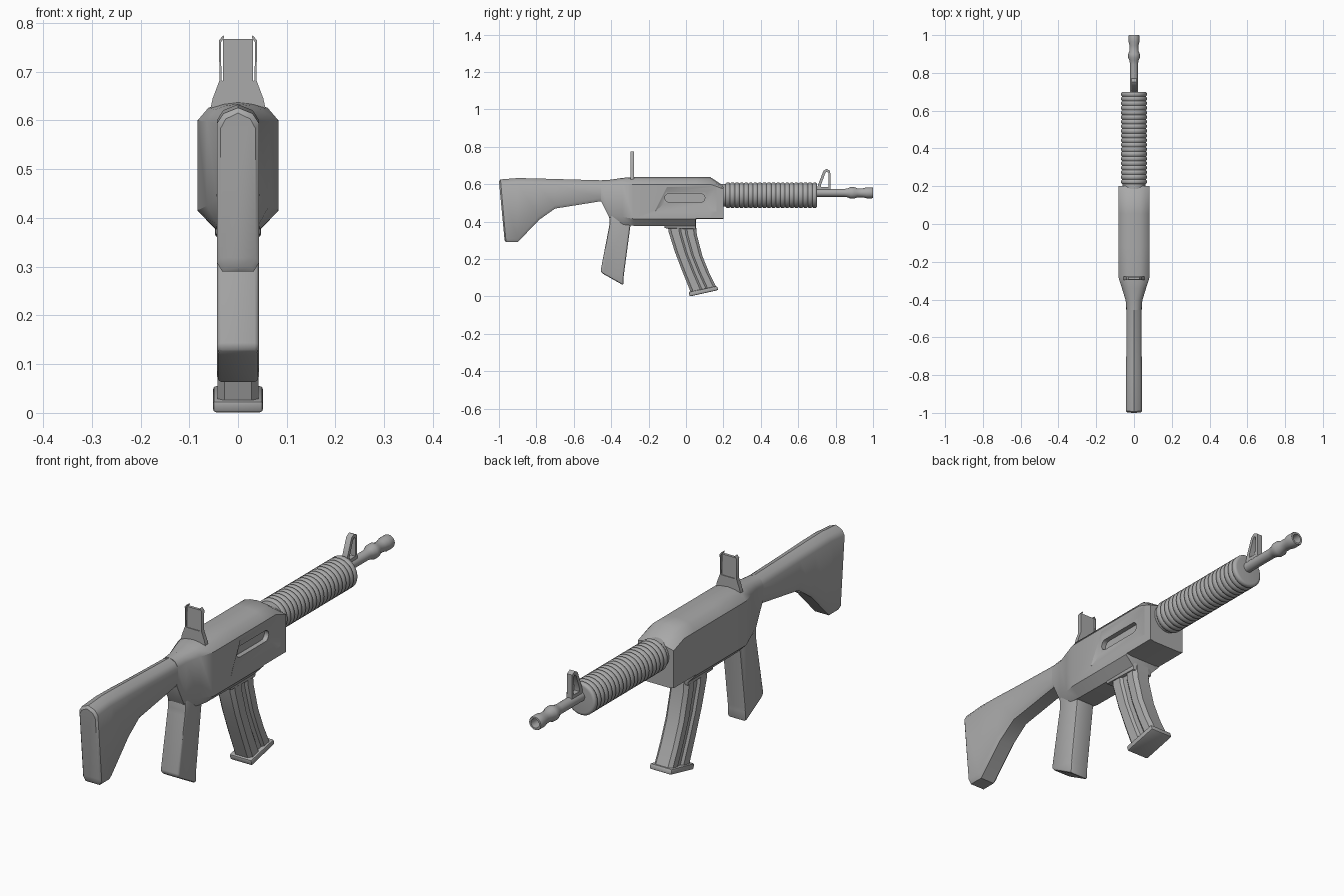
import bpy, bmesh, math

if "Cube" in bpy.data.objects:
    bpy.data.objects.remove(bpy.data.objects["Cube"])

gray = bpy.data.materials.new("plain_gray")
gray.diffuse_color = (0.4, 0.4, 0.4, 1)
gray.use_nodes = True
gray.node_tree.nodes["Principled BSDF"].inputs["Base Color"].default_value = gray.diffuse_color


def finish(name, bm, angle=40, bevel=0.0):
    bmesh.ops.remove_doubles(bm, verts=bm.verts, dist=1e-5)
    bmesh.ops.recalc_face_normals(bm, faces=bm.faces)
    if bevel:
        bmesh.ops.bevel(bm, geom=list(bm.edges), offset=bevel, segments=2,
                        profile=0.5, affect='EDGES', clamp_overlap=True)
    me = bpy.data.meshes.new(name)
    bm.to_mesh(me)
    bm.free()
    me.materials.append(gray)
    ob = bpy.data.objects.new(name, me)
    bpy.context.collection.objects.link(ob)
    smooth(ob, angle)
    return ob


def smooth(ob, angle):
    bpy.ops.object.select_all(action='DESELECT')
    ob.select_set(True)
    bpy.context.view_layer.objects.active = ob
    bpy.ops.object.shade_smooth_by_angle(angle=math.radians(angle))


def loft(name, rings, angle=40, closed=False, bevel=0.0):
    """Skin a row of equal rings; cap the ends unless closed."""
    bm = bmesh.new()
    vs = [[bm.verts.new(p) for p in r] for r in rings]
    pairs = list(zip(vs, vs[1:])) + ([(vs[-1], vs[0])] if closed else [])
    n = len(vs[0])
    for a, b in pairs:
        for i in range(n):
            j = (i + 1) % n
            bm.faces.new((a[i], a[j], b[j], b[i]))
    if not closed:
        bm.faces.new(vs[0])
        bm.faces.new(vs[-1])
    return finish(name, bm, angle, bevel)


def plate_yz(name, pts, hw, bevel=0.0, angle=40):
    return loft(name, [[(x, y, z) for y, z in pts] for x in (-hw, hw)], angle, bevel=bevel)


def plate_xz(name, pts, y0, y1):
    return loft(name, [[(x, y, z) for x, z in pts] for y in (y0, y1)])


def lathe(name, prof, zc, segs=32, angle=40):
    rings = [[(r * math.cos(2 * math.pi * i / segs), y, zc + r * math.sin(2 * math.pi * i / segs))
              for i in range(segs)] for y, r in prof]
    return loft(name, rings, angle)


def mirror_ring(half):
    return half + [(-x, y, z) for x, y, z in reversed(half) if x > 0]


# shoulder stock: top y,z / bottom y,z / half width
def stock_ring(yt, zt, yb, zb, w):
    def at(z):
        return yt + (yb - yt) * (zt - z) / (zt - zb)
    pts = [(0, zt), (w * .7, zt - .012), (w, zt - .032), (w, zb + .018), (w * .75, zb), (0, zb)]
    return mirror_ring([(x, at(z), z) for x, z in pts])


loft("stock", [stock_ring(*s) for s in (
    (-1.0, .615, -.97, .30, .036), (-.992, .626, -.962, .29, .043),
    (-.90, .633, -.90, .29, .043), (-.80, .631, -.785, .41, .043),
    (-.70, .628, -.70, .47, .041), (-.45, .621, -.45, .51, .040),
    (-.38, .626, -.38, .50, .042))])


# receiver: y, top, shoulder, lower corner, bottom, half width, bottom half width
def receiver_ring(y, zt, zs, zc, zb, w, wb):
    pts = [(0, zt), (w * .4, zt - .004), (w * .73, zt - .012), (w, zs), (w, zc), (wb, zb), (0, zb)]
    return mirror_ring([(x, y, z) for x, z in pts])


receiver = loft("receiver", [receiver_ring(*s) for s in (
    (-.455, .621, .59, .53, .512, .040, .034), (-.405, .624, .593, .44, .41, .044, .036),
    (-.34, .634, .598, .425, .385, .064, .042), (-.28, .638, .60, .415, .378, .083, .046),
    (-.12, .638, .60, .415, .376, .083, .046), (.05, .638, .60, .415, .376, .083, .046),
    (.055, .638, .60, .418, .414, .083, .06), (.13, .638, .60, .418, .414, .083, .06),
    (.20, .592, .575, .418, .414, .083, .06))])

# shallow scoop and rounded port cut in the right side
slot = []
for cy, a0 in ((.078, -90), (-.09, 90)):
    for k in range(9):
        a = math.radians(a0 + k * 22.5)
        slot.append((cy + .023 * math.cos(a), .527 + .023 * math.sin(a)))
big, small = [(-.17, .45), (.17, .45), (.17, .59), (-.10, .59)], [(-.12, .495), (.11, .495), (.11, .56), (-.11, .56)]
scoop = loft("scoop_cutter", [[(x, y, z) for y, z in p] for x, p in ((.072, small), (.0845, big))])
port = loft("port_cutter", [[(x, y, z) for y, z in slot] for x in (.052, .1)])
for cutter in (scoop, port):
    mod = receiver.modifiers.new("cut", 'BOOLEAN')
    mod.operation, mod.solver, mod.object = 'DIFFERENCE', 'EXACT', cutter
    bpy.context.view_layer.objects.active = receiver
    bpy.ops.object.modifier_apply(modifier=mod.name)
    bpy.data.objects.remove(cutter)
smooth(receiver, 35)

# pistol grip
plate_yz("grip", [(-.405, .46), (-.41, .38), (-.457, .135), (-.445, .122), (-.335, .06),
                  (-.333, .11), (-.297, .38), (-.29, .46)], .043, bevel=.012)

# magazine well, ribbed curved magazine and floor plate
plate_yz("magazine_well", [(-.12, .43), (-.115, .365), (.052, .36), (.052, .43)], .047, bevel=.006)
section = [(0, .028), (.1, .042), (.38, .042), (.45, .033), (.6, .033), (.67, .042), (.9, .042), (1, .028)]
mag = []
for (ry, rz), (fy, fz) in (((-.10, .40), (.052, .40)), ((-.093, .345), (.058, .33)), ((-.06, .24), (.088, .215)),
                           ((-.02, .135), (.125, .125)), ((.027, .018), (.165, .045))):
    half = [(x, ry + (fy - ry) * t, rz + (fz - rz) * t) for t, x in section]
    mag.append(half + [(-x, y, z) for x, y, z in reversed(half)])
loft("magazine", mag)
plate_yz("magazine_floor", [(.02, 0), (.172, .034), (.166, .056), (.014, .024)], .051, bevel=.006)

# ribbed handguard and its collar
ribs, y0, y1 = 20, .212, .70
step = (y1 - y0) / ribs
prof = []
for i in range(ribs):
    y = y0 + i * step
    prof += [(y, .063), (y + step * .25, .068), (y + step * .75, .068)]
prof += [(y1 - .001, .063), (y1, .056)]
lathe("handguard", prof, .541, angle=60)
lathe("collar", [(.18, .061), (.215, .061)], .541)

# barrel with hollow flared muzzle
lathe("barrel", [(.68, .021), (.845, .021), (.865, .024), (.88, .031), (.90, .031), (.915, .024),
                 (.945, .024), (.965, .029), (.995, .029), (1.0, .027), (1.0, .019), (.95, .017)], .554, 24)

# front sight: flat open loop
outer = [(.70, .565), (.705, .595), (.735, .672), (.752, .682), (.771, .672), (.773, .565)]
inner = [(.722, .585), (.722, .597), (.745, .660), (.752, .667), (.761, .660), (.761, .585)]
loft("front_sight", [[(x, y, z) for y, z in p] for x, p in
                     ((-.012, outer), (.012, outer), (.012, inner), (-.012, inner))], closed=True)

# rear sight: flared foot with ears around a plate
ear = [(.057, .622), (.052, .645), (.038, .682), (.039, .764), (.030, .775),
       (.028, .771), (.035, .760), (.034, .684), (.030, .680)]
plate_xz("rear_sight_frame", ear + [(-x, z) for x, z in reversed(ear)], -.297, -.279)
plate_xz("rear_sight_plate", [(-.031, .675), (.031, .675), (.031, .767), (-.031, .767)], -.294, -.282)
